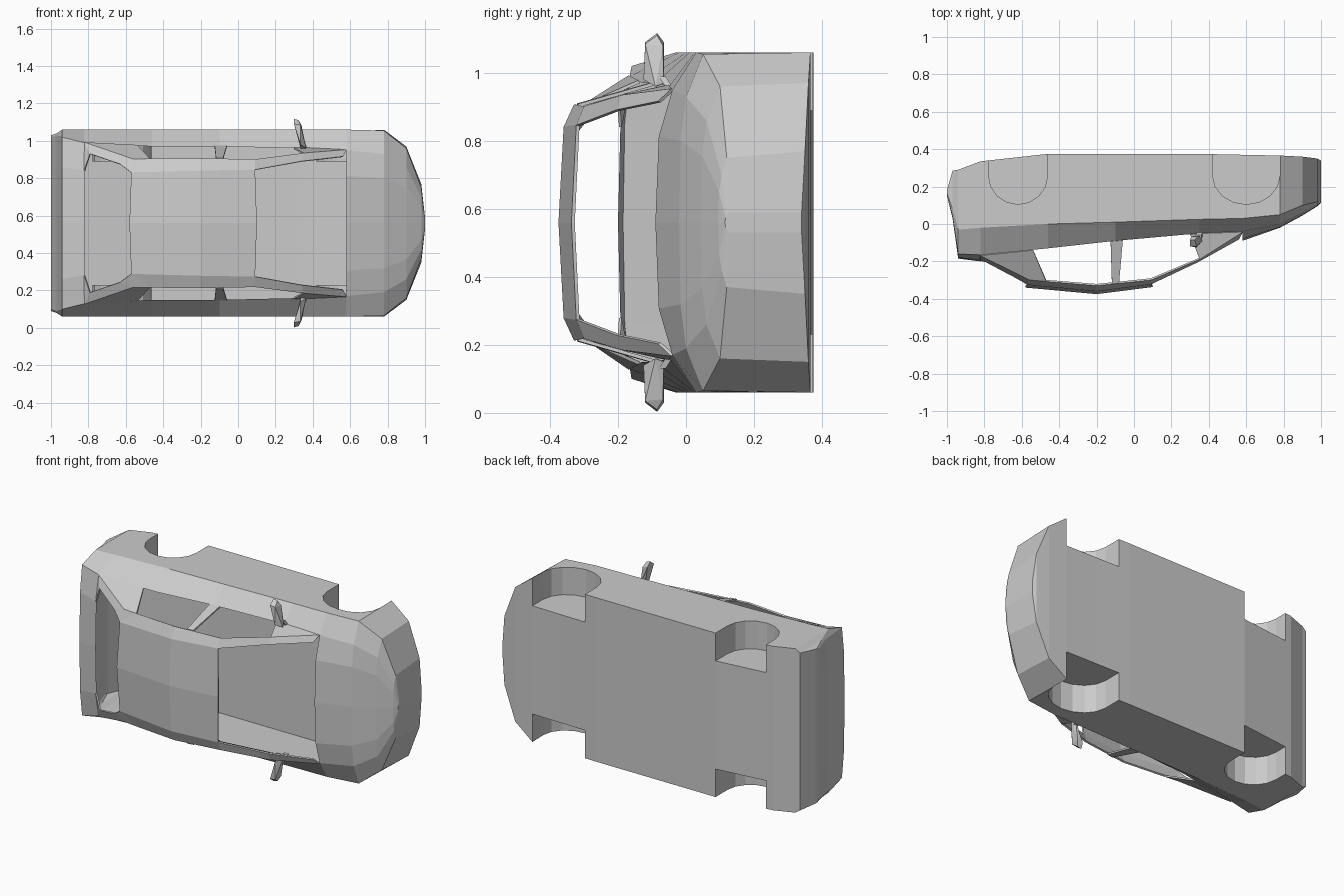
import bpy, bmesh, math
from mathutils import Vector

if "Cube" in bpy.data.objects:
    bpy.data.objects.remove(bpy.data.objects["Cube"])

ZC = 0.56  # centre plane of the car, which lies on its side (roof towards -y)


def make(name, verts, faces, hull=False):
    """Mesh object from points given as (x, y, offset from centre plane)."""
    bm = bmesh.new()
    vs = [bm.verts.new((x, y, w + ZC)) for x, y, w in verts]
    if hull:
        bmesh.ops.convex_hull(bm, input=vs)
    for f in faces:
        bm.faces.new([vs[i] for i in f])
    bmesh.ops.remove_doubles(bm, verts=bm.verts, dist=0.0005)
    bmesh.ops.recalc_face_normals(bm, faces=bm.faces)
    me = bpy.data.meshes.new(name)
    bm.to_mesh(me)
    bm.free()
    ob = bpy.data.objects.new(name, me)
    bpy.context.collection.objects.link(ob)
    return ob


# Lower body stations: x, sill (y, w), shoulder (y, w), belt (y, w), centre y
stations = [
    (-1.00, .18, .47, .165, .47, .15, .46, .15),
    (-.97, .285, .48, .08, .48, .04, .47, .03),
    (-.94, .29, .50, -.03, .50, -.16, .46, -.185),
    (-.82, .335, .50, -.02, .50, -.165, .43, -.20),
    (-.46, .375, .50, .00, .50, -.13, .41, -.16),
    (-.10, .375, .50, .01, .50, -.09, .41, -.12),
    (.35, .375, .50, .025, .50, -.05, .40, -.10),
    (.58, .37, .50, .03, .50, -.04, .39, -.09),
    (.78, .366, .50, .05, .495, .00, .37, -.02),
    (.90, .36, .41, .10, .40, .06, .30, .045),
    (.98, .35, .21, .12, .19, .105, .14, .095),
    (1.0, .34, .03, .125, .03, .12, .02, .115),
]
verts, faces = [], []
for x, yb, wb, ys, ws, yt, wt, yc in stations:
    half = [(yb, wb), (ys, ws), (yt, wt), (yc + .2 * (yt - yc), .65 * wt)]
    ring = half + [(yc, 0)] + [(y, -w) for y, w in reversed(half)]
    verts += [(x, y, w) for y, w in ring]
N, M = 9, len(stations)
for i in range(M - 1):
    for j in range(N):
        k = (j + 1) % N
        faces.append((i * N + j, i * N + k, (i + 1) * N + k, (i + 1) * N + j))
faces += [tuple(range(N)), tuple(range((M - 1) * N, M * N))]
body = make("lower_body", verts, faces)

# Wheel wells cut into the sides
for cx, r in ((-.62, .158), (.60, .18)):
    for s in (1, -1):
        arch = [(cx + r * math.cos(a), .26 - .155 * math.sin(a))
                for a in [math.pi * i / 8 for i in range(9)]]
        arch = [(cx + r, .5)] + arch + [(cx - r, .5)]
        n = len(arch)
        v = [(x, y, s * .33) for x, y in arch] + [(x, y, s * .6) for x, y in arch]
        f = [(i, (i + 1) % n, (i + 1) % n + n, i + n) for i in range(n)]
        cut = make("wheel_well_cutter", v, f + [tuple(range(n)), tuple(range(n, 2 * n))])
        mod = body.modifiers.new("well", 'BOOLEAN')
        mod.object, mod.operation, mod.solver = cut, 'DIFFERENCE', 'EXACT'
        bpy.context.view_layer.objects.active = body
        bpy.ops.object.modifier_apply(modifier=mod.name)
        bpy.data.objects.remove(cut)

# Open the cabin between the belt lines
bm = bmesh.new()
bm.from_mesh(body.data)
hole = []
for f in bm.faces:
    c = f.calc_center_median()
    if f.normal.y < -.3 and abs(c.z - ZC) < .4 and -.82 < c.x < .58:
        hole.append(f)
bmesh.ops.delete(bm, geom=hole, context='FACES')
bm.to_mesh(body.data)
bm.free()

# Roof and pillars: named points for one half
P = dict(
    O0=(-.56, -.295, .34), Ow=(-.47, -.303, .342), O1=(-.2, -.325, .345), O2=(.09, -.295, .34),
    I0=(-.57, -.32, .27), I1=(-.2, -.355, .28), I2=(.09, -.318, .285),
    C0=(-.58, -.335, 0), C1=(-.2, -.37, 0), C2=(.10, -.332, 0),
    Ao=(.35, -.185, .372), Ai=(.34, -.20, .33), Bo=(.58, -.04, .39), Bi=(.56, -.078, .355),
    Sb=(.35, -.05, .40), Sf=(.30, -.055, .40),
    T0=(-.82, -.165, .43), T1=(-.54, -.138, .414), Q1=(-.63, -.285, .315), Q2=(-.79, -.20, .37),
    Q3=(-.82, -.193, .28),
    p0=(-.125, -.092, .41), p1=(-.06, -.086, .41), p2=(-.08, -.316, .344), p3=(-.118, -.32, .345),
)
panels = ["O0 Ow I0", "Ow O1 I1 I0", "O1 O2 I2 I1", "I0 I1 C1 C0", "I1 I2 C2 C1",  # roof
          "O2 Ao Ai I2", "Ao Bo Bi Ai", "Ao Sb Bo", "Ao Sf Sb",                 # front pillar
          "T0 T1 Ow O0", "T0 O0 Q1 Q2", "O0 I0 Q1", "T0 Q2 Q3",                 # rear pillar
          "p0 p1 p2 p3"]                                                       # centre pillar
keys = list(P)
verts = [P[k] for k in keys] + [(P[k][0], P[k][1], -P[k][2]) for k in keys]
faces = []
for p in panels:
    ids = [keys.index(k) for k in p.split()]
    faces += [ids, [i + len(keys) for i in reversed(ids)]]
roof = make("roof_and_pillars", verts, faces)
mod = roof.modifiers.new("thickness", 'SOLIDIFY')
mod.thickness, mod.offset = .01, 0

# Door mirrors with short stalks
for s, side in ((1, "left"), (-1, "right")):
    shell = [(.335, -.125, .42), (.365, -.09, .40), (.355, -.065, .41), (.335, -.085, .40),
             (.30, -.12, .53), (.335, -.12, .525), (.30, -.085, .557), (.325, -.085, .55),
             (.305, -.065, .53), (.34, -.068, .52)]
    make(side + "_mirror", [(x, y, w * s) for x, y, w in shell], [], True)
    stalk = [(x, y + d, w) for x, y, w in ((.33, -.08, .43), (.36, -.08, .43),
             (.34, -.055, .39), (.37, -.055, .39)) for d in (0, .02)]
    make(side + "_mirror_stalk", [(x, y, w * s) for x, y, w in stalk], [], True)
